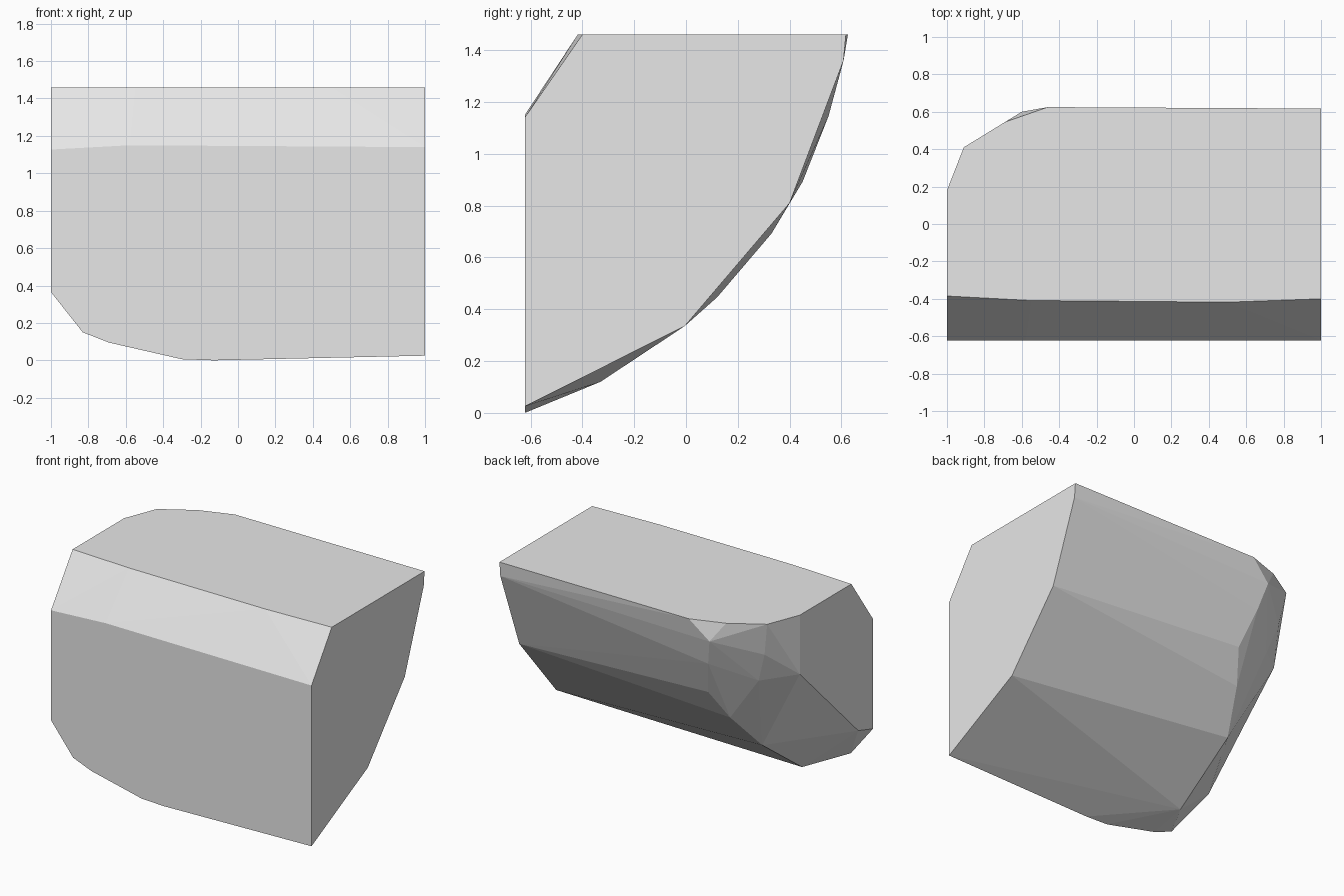
import bpy
import bmesh
from math import radians

FRONT_Y = -0.622
TOP_Z = 1.46
FLAT_END_X = 1.0
ROUND_END_X = -1.0

default_cube = bpy.data.objects.get("Cube")
if default_cube:
    bpy.data.objects.remove(default_cube, do_unlink=True)


def make_material(name, colour):
    material = bpy.data.materials.new(name)
    material.use_nodes = True
    material.diffuse_color = colour
    material.node_tree.nodes["Principled BSDF"].inputs["Base Color"].default_value = colour
    return material


def hull_object(name, points, material):
    """Wrap a convex flat-shaded shell around the given points."""
    bm = bmesh.new()
    for point in points:
        bm.verts.new(point)
    result = bmesh.ops.convex_hull(bm, input=bm.verts[:])
    unused = {v for v in result["geom_interior"] if isinstance(v, bmesh.types.BMVert)}
    bmesh.ops.delete(bm, geom=list(unused), context="VERTS")
    # Merge coplanar triangles into clean panels
    bmesh.ops.dissolve_limit(bm, angle_limit=radians(0.3),
                             verts=bm.verts[:], edges=bm.edges[:])
    bmesh.ops.recalc_face_normals(bm, faces=bm.faces[:])
    mesh = bpy.data.meshes.new(name)
    bm.to_mesh(mesh)
    bm.free()
    mesh.materials.append(material)
    block = bpy.data.objects.new(name, mesh)
    bpy.context.collection.objects.link(block)
    return block


# Front panel outline, as x and z
front_outline = [(1, 1.14), (-.58, 1.15), (-1, 1.127), (-1, .365), (-.83, .15),
                 (-.69, .095), (-.3, .006), (-.13, 0), (1, .025)]

# Top panel outline, as x and y
top_outline = [(1, -.4), (.5, -.418), (-.55, -.409), (-1, -.385), (-1, .18),
               (-.91, .41), (-.69, .545), (-.46, .625), (1, .617)]

# Curved back edge of the flat end, as y and z
flat_end_curve = [(-.005, .335), (.4, .81), (.608, 1.36)]

# Back edge of the opposite end, as y and z
round_end_curve = [(-.46, .414), (.18, 1.05)]

# Ridge where the curved back turns into the rounded corner
corner_ridge = [(-.66, -.33, .12), (-.67, .12, .446), (-.57, .33, .692),
                (-.485, .45, .892), (-.555, .55, 1.145), (-.6, .6, 1.33)]

# Facets of the rounded corner
corner_facets = [(-.82, .19, .79), (-.8, .346, 1.015), (-.87, .381, 1.227)]

points = [(x, FRONT_Y, z) for x, z in front_outline]
points += [(x, y, TOP_Z) for x, y in top_outline]
points += [(FLAT_END_X, y, z) for y, z in flat_end_curve]
points += [(ROUND_END_X, y, z) for y, z in round_end_curve]
points += corner_ridge + corner_facets

grey = make_material("plain grey", (0.8, 0.8, 0.8, 1.0))
hull_object("faceted_block", points, grey)
